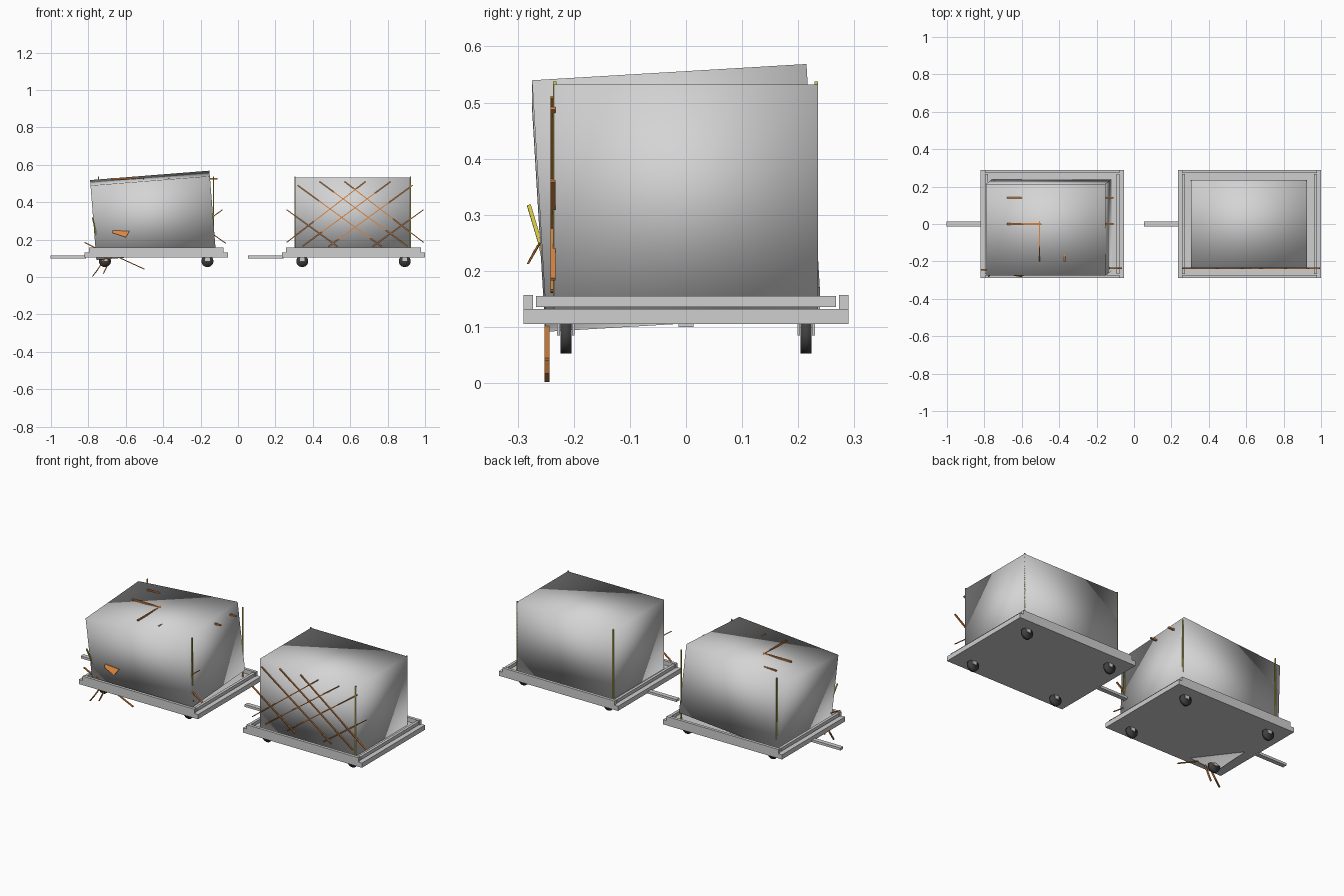
import bpy, bmesh, math
from mathutils import Vector, Matrix

old = bpy.data.objects.get("Cube")
if old:
    bpy.data.objects.remove(old, do_unlink=True)


def material(name, rgb):
    m = bpy.data.materials.new(name)
    m.use_nodes = True
    m.diffuse_color = (*rgb, 1)
    m.node_tree.nodes["Principled BSDF"].inputs["Base Color"].default_value = (*rgb, 1)
    return m


GREY = material("light grey", (0.62, 0.62, 0.62))
CRATE = material("crate grey", (0.66, 0.66, 0.66))
ORANGE = material("orange strap", (0.72, 0.24, 0.05))
BROWN = material("dark brown strap", (0.2, 0.08, 0.02))
YELLOW = material("yellow post", (0.66, 0.58, 0.06))
RUBBER = material("black rubber", (0.05, 0.05, 0.05))


def add(name, bm, mat, smooth=False):
    bmesh.ops.recalc_face_normals(bm, faces=bm.faces)
    me = bpy.data.meshes.new(name)
    for f in bm.faces:
        f.smooth = smooth
    bm.to_mesh(me)
    bm.free()
    me.materials.append(mat)
    ob = bpy.data.objects.new(name, me)
    bpy.context.collection.objects.link(ob)
    return ob


def box(name, centre, size, mat, turn=None, smooth=False):
    bm = bmesh.new()
    bmesh.ops.create_cube(bm, size=1)
    m = Matrix.Translation(centre) @ (turn or Matrix()) @ Matrix.Diagonal((*size, 1))
    bmesh.ops.transform(bm, matrix=m, verts=bm.verts)
    return add(name, bm, mat, smooth)


def stick(name, a, b, mat, width=0.005, depth=0.009):
    """Flat bar from a to b; depth runs roughly along y."""
    a, b = Vector(a), Vector(b)
    z = (b - a).normalized()
    side = Vector((0, 1, 0))
    if abs(z.y) > 0.9:
        side = Vector((0, 0, 1))
    x = side.cross(z).normalized()
    y = z.cross(x)
    turn = Matrix((x, y, z)).transposed().to_4x4()
    return box(name, (a + b) / 2, (width, depth, (b - a).length), mat, turn)


def wheel(name, x, y):
    bm = bmesh.new()
    bmesh.ops.create_cone(bm, cap_ends=True, segments=24, radius1=0.032, radius2=0.032, depth=0.02)
    m = Matrix.Translation((x, y, 0.085)) @ Matrix.Rotation(math.pi / 2, 4, 'X')
    bmesh.ops.transform(bm, matrix=m, verts=bm.verts)
    add(name, bm, RUBBER, True)
    for s in (-1, 1):
        box(name + "_bracket", (x, y + s * 0.013, 0.096), (0.025, 0.005, 0.022), GREY)


# Flat trailers: deck, rims, tow bar, wheels
def cart(label, cx):
    box(label + "_deck", (cx, 0, 0.1185), (0.766, 0.58, 0.027), GREY)
    for s in (-1, 1):
        box(label + "_long_rim", (cx, s * 0.2815, 0.1445), (0.72, 0.017, 0.025), GREY)
        box(label + "_end_rim", (cx + s * 0.352, 0, 0.1455), (0.016, 0.535, 0.019), GREY)
    box(label + "_tow_bar", (cx - 0.47, 0, 0.107), (0.19, 0.026, 0.014), GREY)
    for dx in (-0.274, 0.274):
        for y in (-0.214, 0.214):
            wheel(label + "_wheel", cx + dx, y)


cart("front_cart", -0.4375)
cart("rear_cart", 0.6175)

# Cargo boxes, one upright and one slumped
box("upright_crate", (0.615, 0, 0.332), (0.62, 0.47, 0.4), CRATE, smooth=True)
lean = Matrix.Rotation(math.radians(-4.5), 4, 'Y') @ Matrix.Rotation(math.radians(3.4), 4, 'X')
box("slumped_crate", (-0.455, -0.018, 0.33), (0.64, 0.49, 0.4), CRATE, lean, True)

# Corner posts
for x, y in ((0.922, -0.234), (0.922, 0.232), (0.305, 0.232),
             (-0.131, -0.234), (-0.131, 0.232), (-0.745, 0.232)):
    box("corner_post", (x, y, 0.335), (0.005, 0.006, 0.405), YELLOW)
stick("broken_post", (-0.778, -0.28, 0.317), (-0.763, -0.26, 0.25), YELLOW, 0.006, 0.007)
stick("broken_post_foot", (-0.763, -0.26, 0.25), (-0.755, -0.24, 0.15), YELLOW, 0.006, 0.007)

# Crossed straps on the upright crate, as half-widths from the centre
for s in (-1, 1):
    for x1, z1, x2, z2 in ((-0.366, 0.36, -0.094, 0.163), (-0.307, 0.49, 0.142, 0.163),
                           (-0.19, 0.51, 0.28, 0.165), (-0.056, 0.51, 0.366, 0.185)):
        stick("cross_strap", (0.626 + s * x1, -0.237, z1), (0.626 + s * x2, -0.237, z2), ORANGE)

# Level straps cutting the top of the slumped crate
for y in (0.14, 0):
    box("top_strap", (-0.395, y, 0.525), (0.57, 0.009, 0.008), ORANGE)
for x in (-0.505, -0.37):
    box("top_cross_strap", (x, -0.09, 0.525), (0.007, 0.22, 0.008), ORANGE)

# Straps poking out beside the slumped crate
stick("loose_strap", (-0.3, -0.237, 0.2), (-0.083, -0.237, 0.36), ORANGE)
stick("loose_strap", (-0.25, -0.237, 0.31), (-0.065, -0.237, 0.18), ORANGE)
stick("loose_strap", (-0.2, -0.237, 0.24), (-0.12, -0.237, 0.17), BROWN)
stick("loose_strap", (-0.82, -0.245, 0.185), (-0.75, -0.245, 0.15), ORANGE)
stick("loose_strap", (-0.727, -0.25, 0.175), (-0.727, -0.25, 0.14), ORANGE, 0.009)

# Fallen straps at the front corner
stick("fallen_strap", (-0.75, -0.248, 0.04), (-0.65, -0.248, 0.19), ORANGE)
stick("fallen_strap_tip", (-0.778, -0.248, 0.003), (-0.75, -0.248, 0.04), BROWN)
stick("fallen_strap", (-0.72, -0.248, 0.018), (-0.67, -0.248, 0.12), ORANGE)
stick("fallen_strap", (-0.66, -0.248, 0.115), (-0.5, -0.248, 0.042), ORANGE)

# Torn panel fragment on the front face
bm = bmesh.new()
quad = [bm.verts.new(p) for p in ((-0.672, -0.258, 0.25), (-0.58, -0.262, 0.245),
                                  (-0.6, -0.28, 0.212), (-0.67, -0.268, 0.235))]
face = bm.faces.new(quad)
ext = bmesh.ops.extrude_face_region(bm, geom=[face])
moved = [v for v in ext["geom"] if isinstance(v, bmesh.types.BMVert)]
bmesh.ops.translate(bm, verts=moved, vec=(0, -0.004, 0))
add("torn_fragment", bm, ORANGE)
